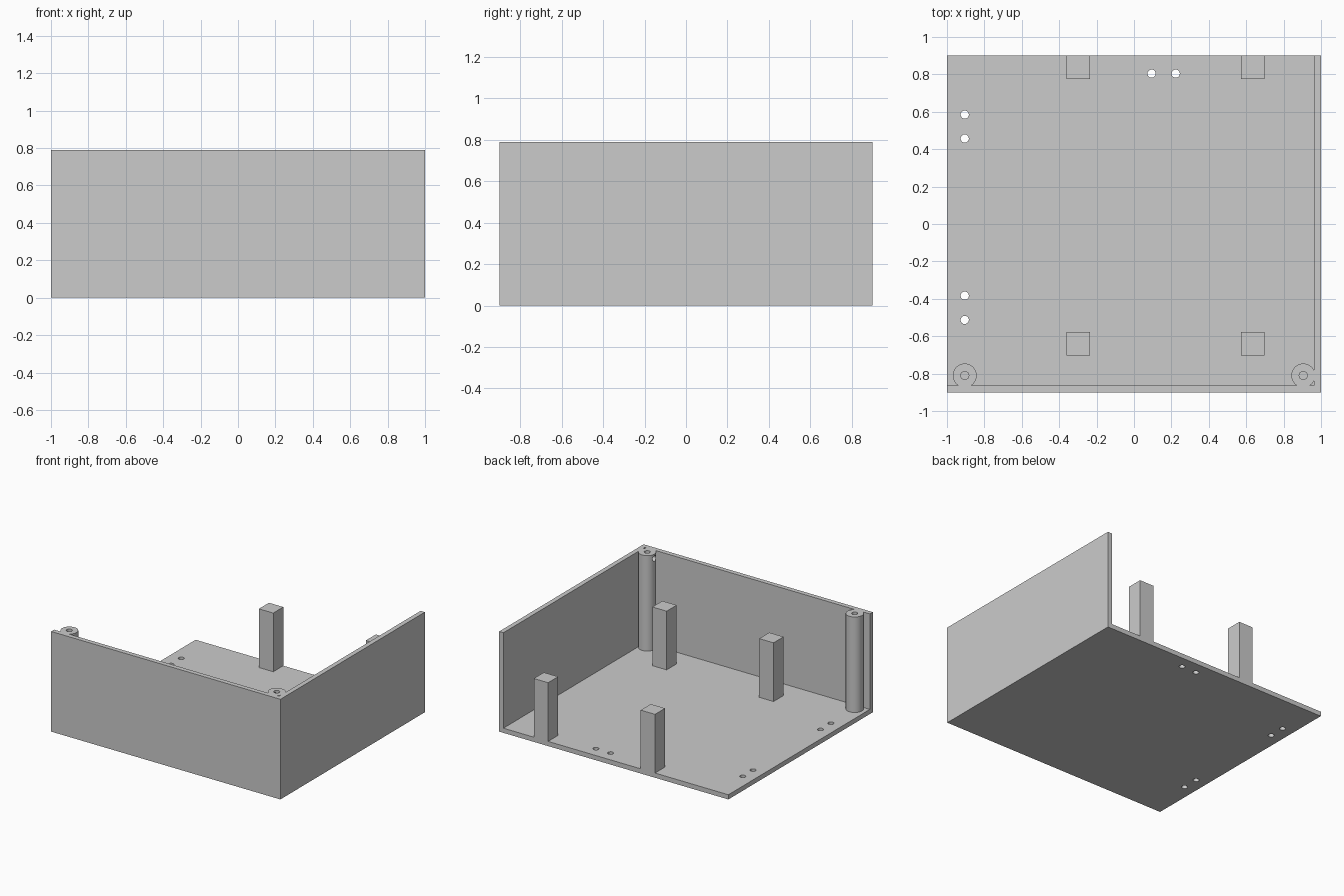
import bpy
import math

if "Cube" in bpy.data.objects:
    bpy.data.objects.remove(bpy.data.objects["Cube"], do_unlink=True)

# Overall sizes
HALF_X, HALF_Y, HEIGHT = 1.0, 0.9, 0.79
WALL = 0.037
BOSS_R, HOLE_R = 0.064, 0.022
POST, POST_TOP = 0.125, 0.5

grey = bpy.data.materials.new("plain grey")
grey.use_nodes = True
colour = (0.6, 0.6, 0.6, 1)
grey.diffuse_color = colour
grey.node_tree.nodes["Principled BSDF"].inputs["Base Color"].default_value = colour


def box(name, low, high):
    centre = [(a + b) / 2 for a, b in zip(low, high)]
    bpy.ops.mesh.primitive_cube_add(size=1, location=centre)
    ob = bpy.context.object
    ob.name = name
    ob.scale = [b - a for a, b in zip(low, high)]
    bpy.ops.object.transform_apply(location=True, rotation=True, scale=True)
    ob.data.materials.append(grey)
    return ob


def rod(name, x, y, bottom, top, radius, sides=32):
    bpy.ops.mesh.primitive_cylinder_add(vertices=sides, radius=radius, depth=top - bottom,
                                        location=(x, y, (bottom + top) / 2))
    ob = bpy.context.object
    ob.name = name
    bpy.ops.object.transform_apply(location=True, rotation=True, scale=True)
    ob.data.materials.append(grey)
    return ob


def combine(target, part, operation):
    """Merge a part into the target, or cut it out, then drop the helper."""
    mod = target.modifiers.new(part.name, "BOOLEAN")
    mod.operation = operation
    mod.solver = "EXACT"
    mod.object = part
    bpy.context.view_layer.objects.active = target
    bpy.ops.object.modifier_apply(modifier=mod.name)
    bpy.data.objects.remove(part, do_unlink=True)


# Floor and the two walls that meet at one corner
case = box("open_case", (-HALF_X, -HALF_Y, 0), (HALF_X, HALF_Y, WALL))
combine(case, box("front_wall", (-HALF_X, -HALF_Y, 0), (HALF_X, WALL - HALF_Y, HEIGHT)), "UNION")
combine(case, box("side_wall", (HALF_X - WALL, -HALF_Y, 0), (HALF_X, HALF_Y, HEIGHT)), "UNION")

# Square support posts
for x in (-0.36, 0.573):
    for y in (-0.702, HALF_Y - POST):
        post = box("support_post", (x, y, 0.01), (x + POST, y + POST, POST_TOP))
        combine(case, post, "UNION")

# Round screw bosses with bored centres
for x in (-0.905, 0.905):
    combine(case, rod("screw_boss", x, -0.81, 0.01, HEIGHT, BOSS_R), "UNION")
for x in (-0.905, 0.905):
    combine(case, rod("boss_bore", x, -0.81, WALL, HEIGHT + 0.1, HOLE_R, 24), "DIFFERENCE")

# Small side hole near the top of one boss
side = rod("side_bore", 0, 0, -0.05, 0.05, HOLE_R, 24)
side.rotation_euler = (0, math.pi / 2, 0)
side.location = (0.855, -0.81, HEIGHT - 0.035)
bpy.context.view_layer.update()
combine(case, side, "DIFFERENCE")

# Paired holes through the floor
spots = [(-0.905, y) for y in (0.585, 0.457, -0.383, -0.513)] + [(x, 0.804) for x in (0.094, 0.223)]
for x, y in spots:
    combine(case, rod("floor_hole", x, y, -0.1, 0.1, HOLE_R, 24), "DIFFERENCE")

# Round sides smooth, corners sharp
bpy.ops.object.select_all(action="DESELECT")
case.select_set(True)
bpy.context.view_layer.objects.active = case
bpy.ops.object.shade_smooth_by_angle(angle=math.radians(30))
